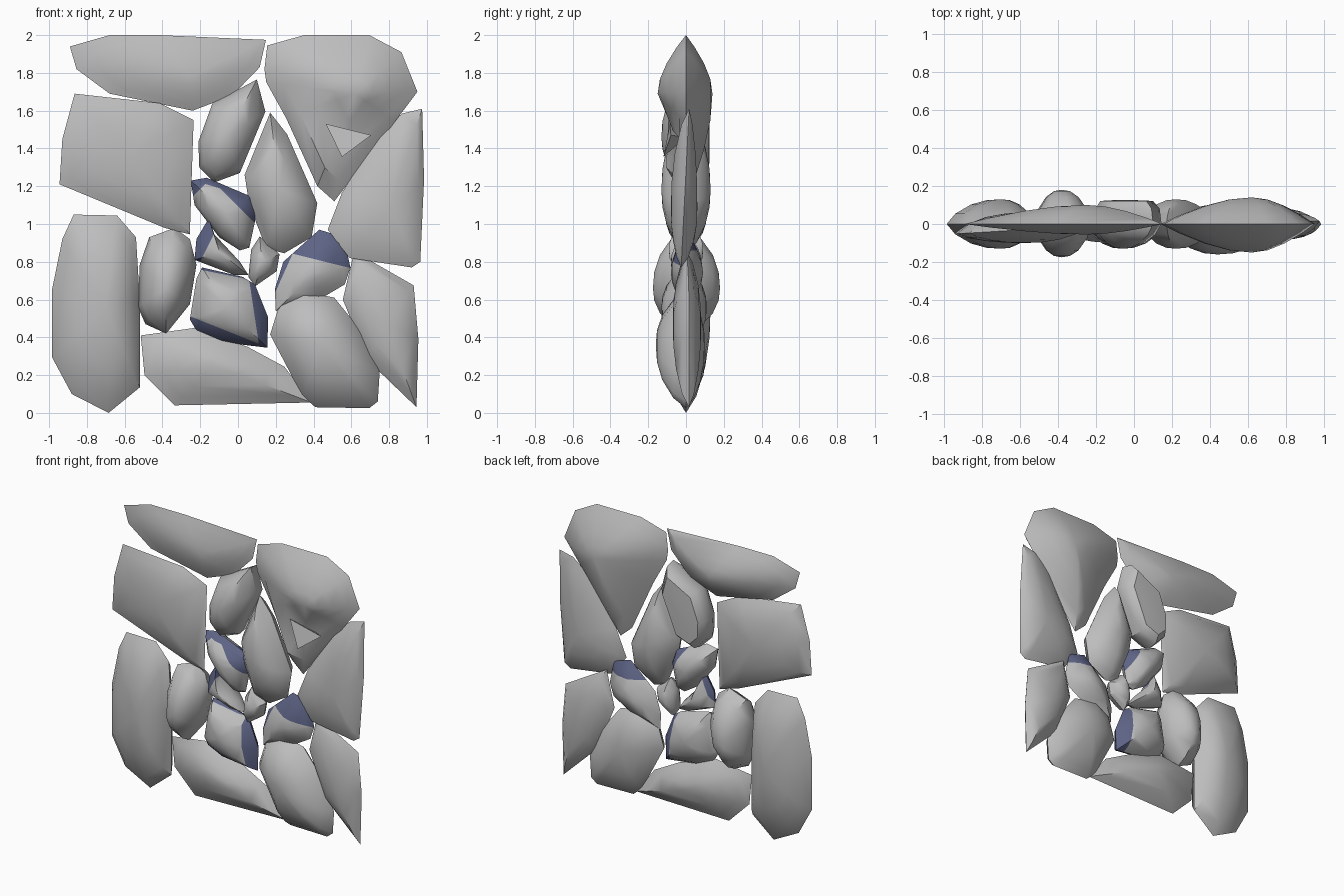
import bpy, bmesh, math
from mathutils import Vector

if "Cube" in bpy.data.objects:
    bpy.data.objects.remove(bpy.data.objects["Cube"])


def material(name, rgb):
    m = bpy.data.materials.new(name)
    m.diffuse_color = (*rgb, 1)
    m.use_nodes = True
    m.node_tree.nodes["Principled BSDF"].inputs["Base Color"].default_value = m.diffuse_color
    return m


GREY = material("stone grey", (0.51, 0.51, 0.51))
BLUE = material("slate blue", (0.11, 0.125, 0.235))

# (outline scale, share of depth)
ROUND = [(0.84, 0.42), (0.55, 0.79), (0.27, 0.96)]
FLAT = [(0.95, 0.65), (0.78, 0.97), (0.38, 1.0)]
SHARP = [(0.80, 0.32), (0.52, 0.68), (0.25, 0.92)]


def stone(name, outline, front, back, profile=ROUND, back_profile=None, peak=None,
          tilt=(0, 0, 0), paint=(), dent={}):
    """Pillow-shaped stone: an x-z outline bulging to the front and to the back.
    tilt (a, bx, bz) moves the rim in y. paint holds half-planes (side, nx, nz, d):
    faces on that side (f, b) with nx*x + nz*z > d turn blue.
    dent gives other depth shares along single outline points of the front."""
    bm = bmesh.new()
    side = bm.faces.layers.int.new("side")
    n = len(outline)
    cx, cz = peak or [sum(p[k] for p in outline) / n for k in (0, 1)]
    rim_y = [tilt[0] + tilt[1] * (x - cx) + tilt[2] * (z - cz) for x, z in outline]
    rim = [bm.verts.new((x, y, z)) for (x, z), y in zip(outline, rim_y)]
    for depth, prof, tag in ((-front, profile, 0), (back, back_profile or profile, 1)):
        prev = rim
        for k, (s, share) in enumerate(prof):
            ring = []
            for i, (x, z) in enumerate(outline):
                h = dent[i][k] if tag == 0 and i in dent else share
                ring.append(bm.verts.new((cx + (x - cx) * s, rim_y[i] * (1 - h) + depth * h,
                                          cz + (z - cz) * s)))
            for i in range(n):
                j = (i + 1) % n
                bm.faces.new((prev[i], prev[j], ring[j], ring[i]))[side] = tag
            prev = ring
        tip = bm.verts.new((cx, depth, cz))
        for i in range(n):
            bm.faces.new((prev[i], prev[(i + 1) % n], tip))[side] = tag
    bmesh.ops.recalc_face_normals(bm, faces=bm.faces[:])
    # cut clean borders for the painted areas
    for s, nx, nz, d in paint:
        no = Vector((nx, 0, nz))
        faces = [f for f in bm.faces if f[side] == "fb".index(s)]
        edges = {e for f in faces for e in f.edges}
        verts = {v for f in faces for v in f.verts}
        bmesh.ops.bisect_plane(bm, geom=list(verts) + list(edges) + faces,
                               plane_co=no * d / no.length_squared, plane_no=no)
    for f in bm.faces:
        c = f.calc_center_median()
        f.material_index = int(any(f[side] == "fb".index(s) and nx * c.x + nz * c.z > d
                                   for s, nx, nz, d in paint))
    me = bpy.data.meshes.new(name)
    bm.to_mesh(me)
    bm.free()
    me.materials.append(GREY)
    if paint:
        me.materials.append(BLUE)
    ob = bpy.data.objects.new(name, me)
    bpy.context.collection.objects.link(ob)
    bpy.ops.object.select_all(action='DESELECT')
    ob.select_set(True)
    bpy.context.view_layer.objects.active = ob
    bpy.ops.object.shade_smooth_by_angle(angle=math.radians(42))


# Top row
stone("top_slab", [(-.89, 1.94), (-.68, 2), (-.42, 2), (.148, 1.975), (.115, 1.83),
                   (-.03, 1.68), (-.24, 1.60), (-.68, 1.69), (-.855, 1.82)],
      .055, .10, SHARP, peak=(-.25, 1.78))
stone("top_right_boulder", [(.155, 1.945), (.35, 2), (.695, 2), (.865, 1.91), (.95, 1.70),
                            (.83, 1.54), (.51, 1.12), (.42, 1.20), (.255, 1.56),
                            (.15, 1.75), (.14, 1.82)],
      .15, .14, SHARP, peak=(.62, 1.69),
      dent={5: (.25, .5, .85), 6: (.15, .2, .6), 7: (.7, .25, .6), 8: (.55, .6, .85)})

# Left column
stone("left_block", [(-.865, 1.69), (-.415, 1.64), (-.235, 1.55), (-.255, .945),
                     (-.39, .98), (-.945, 1.21), (-.93, 1.45)],
      .10, .06, tilt=(-.03, .06, 0))
stone("left_pillar", [(-.87, 1.05), (-.64, 1.045), (-.54, .93), (-.52, .60), (-.52, .135),
                      (-.685, .0), (-.88, .10), (-.985, .295), (-.985, .65), (-.93, .92)],
      .13, .13, peak=(-.70, .55))
stone("left_pebble", [(-.335, .98), (-.255, .92), (-.22, .785), (-.255, .575), (-.38, .42),
                      (-.49, .47), (-.53, .56), (-.52, .785), (-.47, .93)],
      .175, .18, peak=(-.38, .66))

# Middle stones
stone("upper_middle_stone", [(.10, 1.765), (.145, 1.595), (.01, 1.27), (-.125, 1.22),
                             (-.205, 1.30), (-.21, 1.435), (-.135, 1.64)],
      .13, .125, back_profile=FLAT)
stone("centre_stone", [(.17, 1.59), (.26, 1.475), (.42, 1.11), (.39, .93), (.245, .845),
                       (.15, .87), (.06, 1.10), (.035, 1.26)], .13, .13, peak=(.22, 1.18))
stone("tiny_pebble", [(.115, .935), (.22, .84), (.205, .75), (.09, .67), (.055, .72),
                      (.07, .865)], .08, .08)

# Right column
stone("right_wedge", [(.975, 1.61), (.985, 1.235), (.965, .80), (.92, .77), (.59, .82),
                      (.475, .97), (.55, 1.165), (.75, 1.485), (.87, 1.585)],
      .08, .06, tilt=(-.01, 0, .05), peak=(.80, 1.08))
stone("right_lower_wedge", [(.615, .855), (.93, .675), (.955, .39), (.945, .03),
                            (.685, .28), (.555, .60)], .07, .08, tilt=(.01, .03, 0))

# Bottom row
stone("bottom_right_stone", [(.34, .645), (.51, .61), (.655, .43), (.75, .215), (.74, .06),
                             (.695, .025), (.41, .03), (.34, .09), (.17, .415), (.22, .575)],
      .16, .10, peak=(.44, .36))
stone("bottom_slab", [(-.515, .41), (-.23, .45), (.05, .35), (.245, .245), (.39, .055),
                      (-.335, .04), (-.495, .20)], .10, .10, SHARP)

# Small stones with blue patches
stone("painted_upper_stone", [(-.25, 1.23), (-.165, 1.245), (.07, 1.145), (.10, 1.06),
                              (.06, .875), (.01, .86), (-.10, .93), (-.23, 1.10)],
      .11, .11, paint=[('f', -1, 1, 1.385), ('f', 1, 1, 1.095), ('f', .3, 1, 1.16),
                       ('b', 1, .5, .57)])
stone("painted_left_chip", [(-.155, 1.03), (-.125, .945), (.01, .80), (.055, .73),
                            (-.02, .73), (-.23, .81), (-.22, .92)],
      .09, .09, paint=[('f', -1, .5, .60), ('b', -1, .5, .65)])
stone("painted_lower_stone", [(-.19, .77), (.025, .72), (.09, .68), (.16, .505), (.155, .345),
                              (-.09, .375), (-.22, .435), (-.255, .495), (-.22, .71)],
      .13, .11, paint=[('f', 1, .15, .165), ('f', -.4, -1, -.41), ('f', .2, 1, .718),
                       ('b', 1, .1, .125)])
stone("painted_right_stone", [(.43, .97), (.56, .93), (.595, .77), (.565, .68), (.43, .60),
                              (.20, .54), (.195, .655), (.24, .80)],
      .08, .09, SHARP, paint=[('f', .25, 1, .915), ('f', -1, .45, .09), ('f', .6, -1, -.34),
                              ('b', 0, 1, .86)])

# Triangular chip standing out of the hollow in the big boulder
bm = bmesh.new()
tri = [bm.verts.new(p) for p in ((.465, -.085, 1.53), (.705, -.08, 1.47), (.55, -.12, 1.355))]
root = bm.verts.new((.57, 0, 1.46))
bm.faces.new(tri)
for i in range(3):
    bm.faces.new((tri[i], tri[(i + 1) % 3], root))
bmesh.ops.recalc_face_normals(bm, faces=bm.faces[:])
me = bpy.data.meshes.new("boulder_chip")
bm.to_mesh(me)
bm.free()
me.materials.append(GREY)
bpy.context.collection.objects.link(bpy.data.objects.new("boulder_chip", me))
